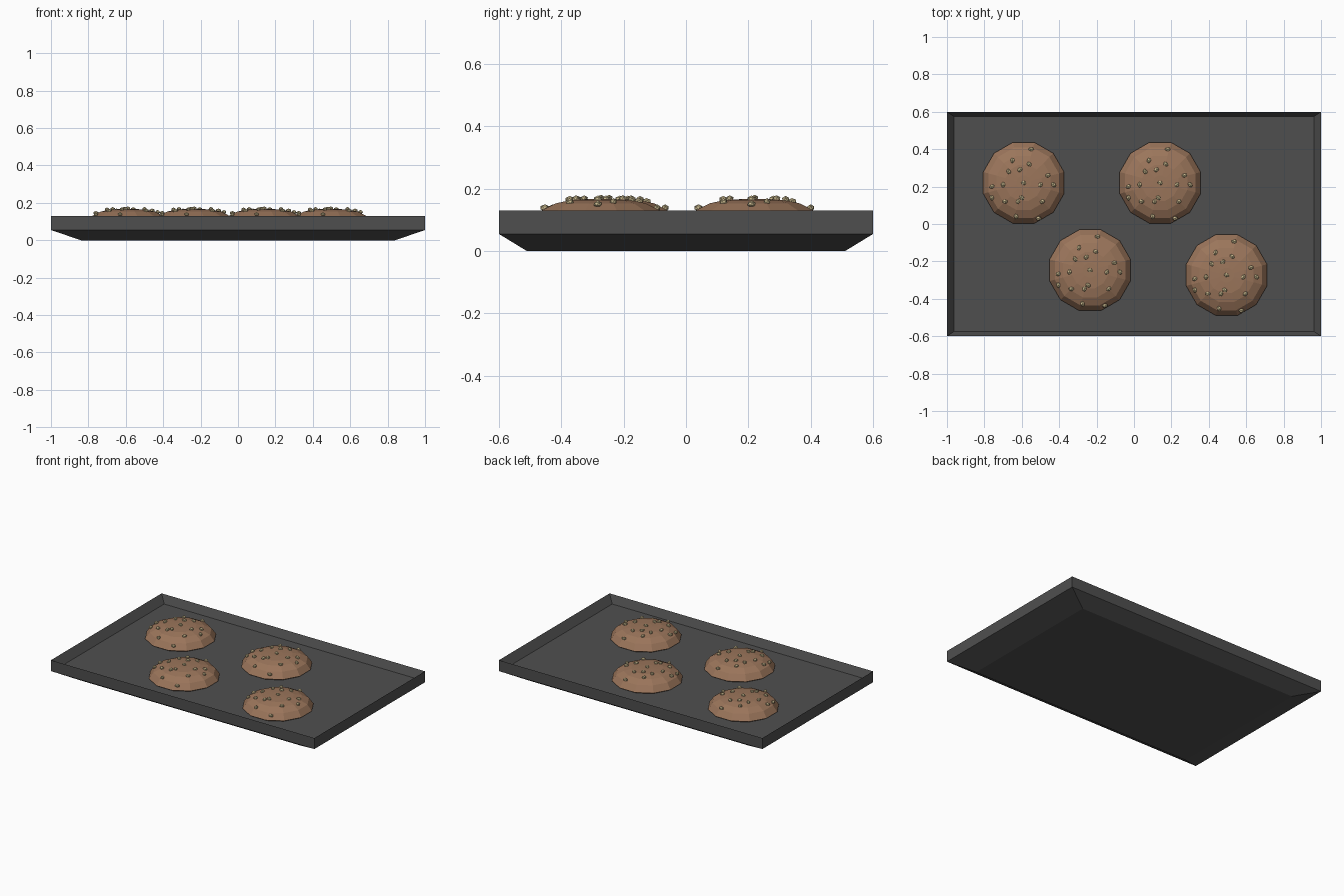
import bpy
import bmesh
from math import cos, sin, pi
from mathutils import Matrix, Vector

cube = bpy.data.objects.get("Cube")
if cube:
    bpy.data.objects.remove(cube)


def make_material(name, rgb):
    mat = bpy.data.materials.new(name)
    mat.use_nodes = True
    color = (*rgb, 1)
    mat.diffuse_color = color
    mat.node_tree.nodes["Principled BSDF"].inputs["Base Color"].default_value = color
    return mat


def make_mesh(name, bm, mat):
    bmesh.ops.recalc_face_normals(bm, faces=bm.faces)
    mesh = bpy.data.meshes.new(name)
    bm.to_mesh(mesh)
    bm.free()
    mesh.materials.append(mat)
    return mesh


def place(name, mesh, location=(0, 0, 0)):
    obj = bpy.data.objects.new(name, mesh)
    obj.location = location
    bpy.context.collection.objects.link(obj)
    return obj


def stack_rings(rings):
    """Bridge a list of closed point rings and cap both ends."""
    bm = bmesh.new()
    loops = [[bm.verts.new(p) for p in ring] for ring in rings]
    for low, high in zip(loops, loops[1:]):
        count = len(low)
        for i in range(count):
            j = (i + 1) % count
            bm.faces.new((low[i], low[j], high[j], high[i]))
    bm.faces.new(loops[0])
    bm.faces.new(loops[-1])
    return bm


def rectangle(x, y, z):
    return [(-x, -y, z), (x, -y, z), (x, y, z), (-x, y, z)]


def polygon(radius, z, sides=12):
    step = 2 * pi / sides
    return [(radius * cos((i + 0.5) * step), radius * sin((i + 0.5) * step), z)
            for i in range(sides)]


metal = make_material("dark metal", (0.078, 0.078, 0.078))
dough = make_material("baked dough", (0.33, 0.18, 0.105))
nut = make_material("pale nut", (0.60, 0.50, 0.28))

# Tray: tapered underside, upright rim, sloped inner walls and floor
FLOOR = 0.077
tray = stack_rings([rectangle(0.84, 0.51, 0), rectangle(1, 0.6, 0.055),
                    rectangle(1, 0.6, 0.13), rectangle(0.962, 0.574, FLOOR)])
place("baking_tray", make_mesh("baking_tray", tray, metal))

# Cookie: low faceted dome, heights measured from the tray floor
profile = [(0.2, 0), (0.224, 0.014), (0.195, 0.054), (0.15, 0.076), (0.1, 0.087), (0.04, 0.09)]
cookie_mesh = make_mesh("cookie", stack_rings([polygon(r, z) for r, z in profile]), dough)


def dome_height(radius):
    for (r0, z0), (r1, z1) in zip(profile[1:], profile[2:]):
        if radius >= r1:
            return z0 + (z1 - z0) * (r0 - radius) / (r0 - r1)
    return profile[-1][1]


# Nut pieces scattered over the dome, in hundredths of a unit
spots = [(4, 18), (-6, 12), (3, 10), (-2, 7), (-8, 6), (13, 4),
         (-11, -1), (0, 0), (9, -1), (16, -1), (-17, -2), (-17, -8),
         (-10, -10), (-3, -10), (-1, -8), (10, -10), (-4, -18), (8, -19)]
bm = bmesh.new()
for i, (x, y) in enumerate(spots):
    spot = Vector((x, y, 0)) / 100
    spot.z = dome_height(spot.length) + 0.003
    turn = Matrix.Rotation(i * 1.3, 4, "Z")
    size = Matrix.Diagonal((0.016, 0.012, 0.011, 1))
    bmesh.ops.create_icosphere(bm, subdivisions=1, radius=1,
                               matrix=Matrix.Translation(spot) @ turn @ size)
nuts_mesh = make_mesh("nut_pieces", bm, nut)

# Four cookies sharing the same meshes
centers = {"back_right": (-0.59, 0.22), "back_left": (0.14, 0.22),
           "front_right": (-0.235, -0.247), "front_left": (0.495, -0.273)}
for label, (x, y) in centers.items():
    place("cookie_" + label, cookie_mesh, (x, y, FLOOR))
    place("nut_pieces_" + label, nuts_mesh, (x, y, FLOOR))
